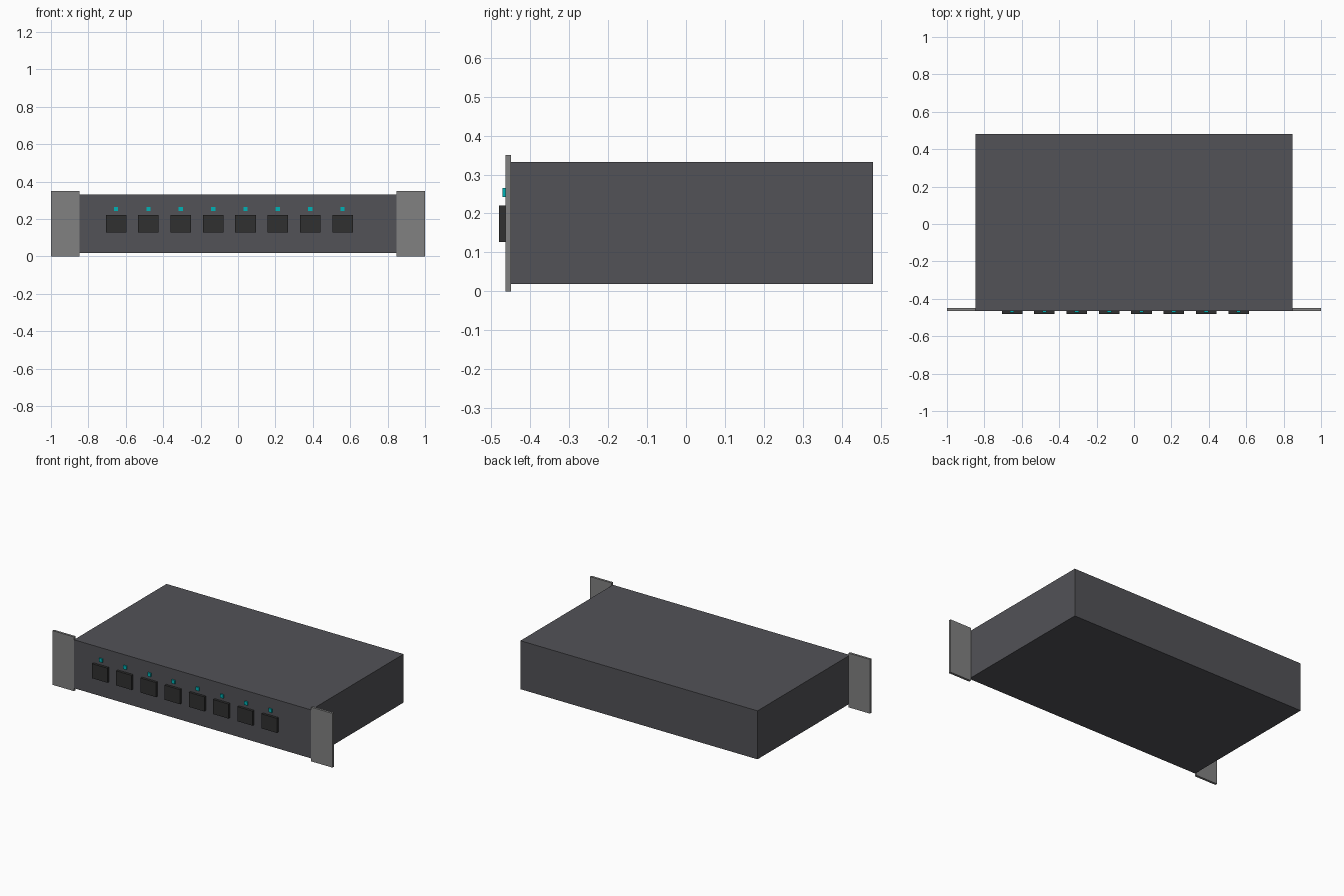
import bpy

if "Cube" in bpy.data.objects:
    bpy.data.objects.remove(bpy.data.objects["Cube"])


def material(name, rgb):
    m = bpy.data.materials.new(name)
    m.diffuse_color = (*rgb, 1)
    m.use_nodes = True
    m.node_tree.nodes["Principled BSDF"].inputs["Base Color"].default_value = m.diffuse_color
    return m


def box(name, lo, hi, mat):
    bpy.ops.mesh.primitive_cube_add(size=1, location=[(a + b) / 2 for a, b in zip(lo, hi)])
    ob = bpy.context.object
    ob.name = name
    ob.scale = [b - a for a, b in zip(lo, hi)]
    bpy.ops.object.transform_apply(location=False, rotation=False, scale=True)
    ob.data.materials.append(mat)
    return ob


casing_mat = material("dark_casing", (0.085, 0.085, 0.095))
bracket_mat = material("bracket_metal", (0.22, 0.22, 0.22))
port_mat = material("port_black", (0.03, 0.03, 0.03))
light_mat = material("light_teal", (0.0, 0.45, 0.47))

FRONT = -0.464

# Main casing
box("casing", (-0.847, FRONT, 0.019), (0.847, 0.48, 0.332), casing_mat)

# Rack mounting brackets on both sides, flush with the front
for side, x in (("left", -1.0), ("right", 0.847)):
    box(f"bracket_{side}", (x, FRONT, 0.0), (x + 0.153, -0.449, 0.35), bracket_mat)

# Row of eight ports, each with a status light above
for i in range(8):
    x = -0.652 + i * 0.173
    box(f"port_{i + 1}", (x - 0.055, -0.48, 0.127), (x + 0.055, FRONT + 0.004, 0.221), port_mat)
    box(f"status_light_{i + 1}", (x - 0.0115, -0.472, 0.242), (x + 0.0115, FRONT + 0.004, 0.265), light_mat)
